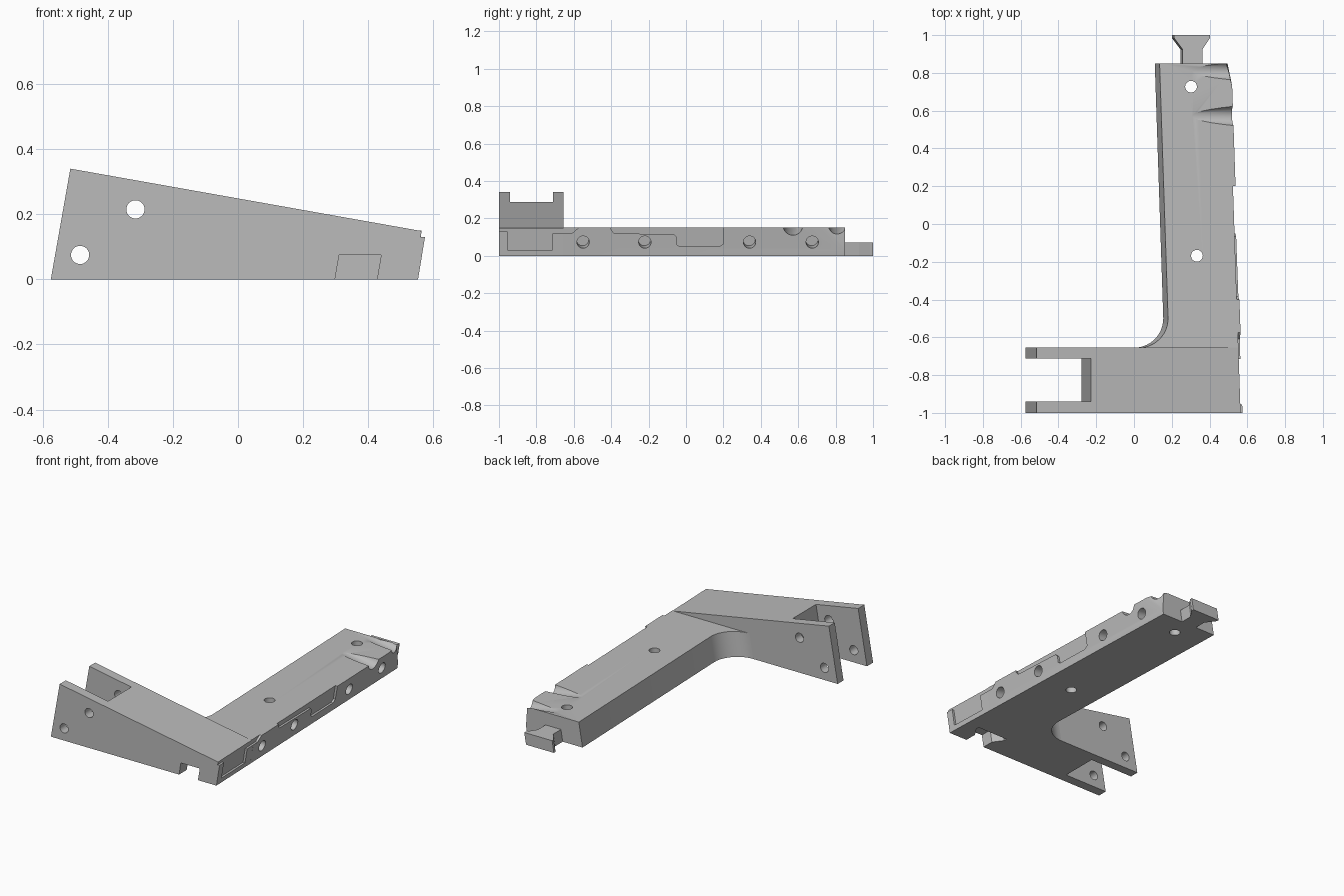
import bpy, bmesh, math
from mathutils import Vector, Matrix

if "Cube" in bpy.data.objects:
    bpy.data.objects.remove(bpy.data.objects["Cube"])

LEAN = 0.17      # sideways lean of every upright wall
TAPER = 0.034    # inward drift of the outer wall along the arm

grey = bpy.data.materials.new("plain grey")
grey.diffuse_color = (0.5, 0.5, 0.5, 1)
grey.use_nodes = True
grey.node_tree.nodes["Principled BSDF"].inputs["Base Color"].default_value = grey.diffuse_color


def side(y, z, off=0.0):
    """Point on the leaning outer wall, moved outwards by off."""
    return (0.553 - TAPER * (y + 1) + LEAN * z + off, y, z)


def finish(name, bm):
    bmesh.ops.recalc_face_normals(bm, faces=bm.faces)
    mesh = bpy.data.meshes.new(name)
    bm.to_mesh(mesh)
    bm.free()
    ob = bpy.data.objects.new(name, mesh)
    mesh.materials.append(grey)
    bpy.context.collection.objects.link(ob)
    return ob


def loft(name, a, b):
    """Solid between two matching outlines."""
    bm = bmesh.new()
    va = [bm.verts.new(p) for p in a]
    vb = [bm.verts.new(p) for p in b]
    n = len(a)
    bm.faces.new(va)
    bm.faces.new(vb[::-1])
    for i in range(n):
        j = (i + 1) % n
        bm.faces.new((va[i], vb[i], vb[j], va[j]))
    return finish(name, bm)


def leaning_prism(name, outline, z0, z1):
    return loft(name, [(x + LEAN * z0, y, z0) for x, y in outline],
                [(x + LEAN * z1, y, z1) for x, y in outline])


def rod(name, p0, p1, r0, r1=None, sides=32):
    p0, p1 = Vector(p0), Vector(p1)
    d = p1 - p0
    bm = bmesh.new()
    m = Matrix.Translation((p0 + p1) / 2) @ d.to_track_quat('Z', 'Y').to_matrix().to_4x4()
    bmesh.ops.create_cone(bm, cap_ends=True, segments=sides, radius1=r0,
                          radius2=r0 if r1 is None else r1, depth=d.length, matrix=m)
    return finish(name, bm)


def cut(ob, cutters):
    bpy.context.view_layer.objects.active = ob
    for c in cutters:
        mod = ob.modifiers.new("cut", 'BOOLEAN')
        mod.operation = 'DIFFERENCE'
        mod.solver = 'EXACT'
        mod.object = c
        bpy.ops.object.modifier_apply(modifier=mod.name)


def side_recess(name, outline, depth=0.014):
    return loft(name, [side(y, z, -depth) for y, z in outline],
                [side(y, z, 0.06) for y, z in outline])


# Wedge-shaped foot
def foot_end(y):
    dx = -TAPER * (y + 1)
    return [(-0.575, y, 0), (-0.515, y, 0.34), (0.577 + dx, y, 0.146), (0.553 + dx, y, 0)]


foot = loft("foot", foot_end(-1), foot_end(-0.655))

# Long arm with a rounded inner corner
steps = 14
outline = [side(-0.655, 0)[:2], side(0.85, 0)[:2], (0.11, 0.85)]
for i in range(steps + 1):
    t = math.pi / 2 * i / steps
    outline.append((0.155 * math.cos(t), -0.5 - 0.155 * math.sin(t)))
arm = leaning_prism("arm", outline, 0, 0.15)

# Dovetail tongue on the far end
tongue = leaning_prism("dovetail_tongue", [
    (0.245, 0.85), (0.35, 0.85), (0.35, 0.925), (0.39, 0.985),
    (0.39, 1), (0.2, 1), (0.2, 0.985), (0.245, 0.925)], 0, 0.072)

# Stepped recesses on the outer wall
recess_a = side_recess("recess_a", [
    (-1.05, 0.13), (-0.955, 0.13), (-0.955, 0.03), (-0.715, 0.03),
    (-0.715, 0.12), (-0.61, 0.12), (-0.575, 0.15), (-0.575, 0.22), (-1.05, 0.22)])
recess_b = side_recess("recess_b", [
    (-0.4, 0.22), (-0.4, 0.14), (-0.385, 0.12), (-0.065, 0.115), (-0.05, 0.1),
    (-0.05, 0.06), (-0.035, 0.05), (0.18, 0.05), (0.2, 0.065), (0.2, 0.22)])

# Fork slot, dovetail socket and pin holes of the foot
slot = leaning_prism("slot", [(-0.9, -0.94), (-0.277, -0.94), (-0.277, -0.712), (-0.9, -0.712)], -0.1, 0.5)
socket = leaning_prism("socket", [
    (0.298, -1.05), (0.427, -1.05), (0.427, -0.925), (0.465, -0.865),
    (0.465, -0.845), (0.255, -0.845), (0.255, -0.865), (0.298, -0.925)], -0.05, 0.075)
pins = [rod("pin_hole", (x, -1.1, z), (x, -0.5, z), 0.028)
        for x, z in ((-0.315, 0.215), (-0.485, 0.075))]

# Blind holes in the outer wall and through holes in the arm
normal = Vector((1, TAPER, -LEAN)).normalized()
blind = []
for y in (-0.55, -0.22, 0.34, 0.675):
    p = Vector(side(y, 0.073))
    blind.append(rod("blind_hole", p - normal * 0.08, p + normal * 0.05, 0.033))
through = [rod("through_hole", (x, y, -0.1), (x, y, 0.3), 0.031)
           for x, y in ((0.302, 0.727), (0.333, -0.168))]

# Scoops and the chamfered corner near the far end
scoops = [rod("scoop", (0.29, y, 0.187), (0.57, y, 0.157), 0.033, r)
          for y, r in ((0.572, 0.056), (0.81, 0.052))]
a, b, c = Vector(side(0.73, 0.15)), Vector(side(0.85, 0.03)), Vector((0.487, 0.85, 0.15))
n = (b - a).cross(c - a).normalized()
if n.x < 0:
    n = -n
bm = bmesh.new()
bmesh.ops.create_cube(bm, size=0.5, matrix=Matrix.Translation((a + b + c) / 3 + n * 0.25)
                      @ n.to_track_quat('Z', 'Y').to_matrix().to_4x4())
corner = finish("corner", bm)

cut(foot, [slot, socket, recess_a] + pins)
cut(arm, [recess_a, recess_b, corner] + scoops + blind + through)

for c in [slot, socket, recess_a, recess_b, corner] + pins + blind + through + scoops:
    bpy.data.objects.remove(c)

# Smooth the curved walls, keep edges sharp
for ob in (foot, arm, tongue):
    bpy.ops.object.select_all(action='DESELECT')
    ob.select_set(True)
    bpy.context.view_layer.objects.active = ob
    bpy.ops.object.shade_smooth_by_angle(angle=math.radians(30))
